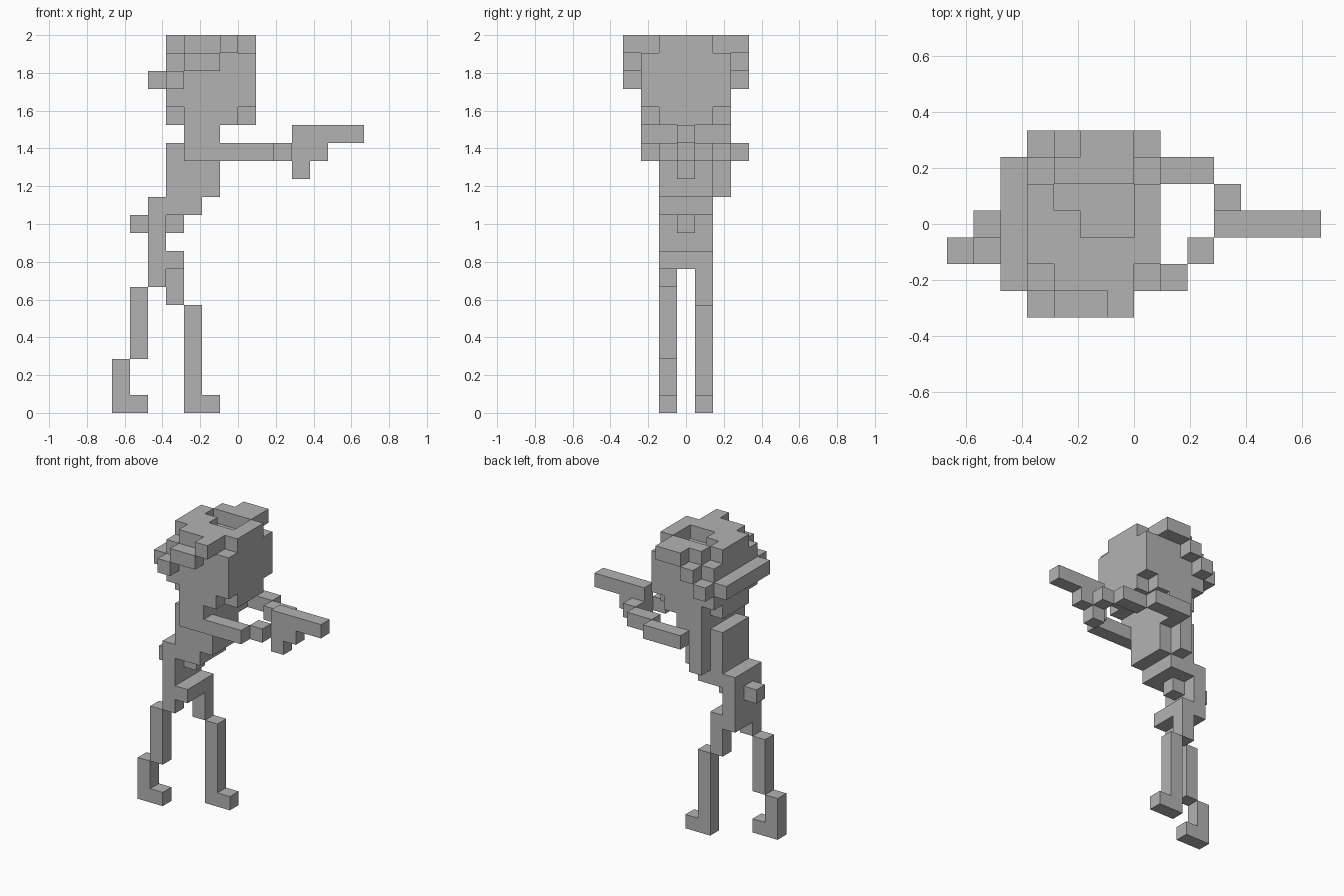
import bpy
import bmesh
from itertools import product
from mathutils import Vector

default_cube = bpy.data.objects.get("Cube")
if default_cube:
    bpy.data.objects.remove(default_cube, do_unlink=True)

UNIT = 2 / 21                      # edge length of one block
ORIGIN = Vector((-7, -3.5, 0))     # grid corner, in blocks

gray = bpy.data.materials.new("plain_gray")
gray.use_nodes = True
gray.diffuse_color = (0.45, 0.45, 0.45, 1)
gray.node_tree.nodes["Principled BSDF"].inputs["Base Color"].default_value = gray.diffuse_color


def block(xs, ys, zs):
    """All grid cells inside the given (start, end) ranges."""
    return set(product(range(*xs), range(*ys), range(*zs)))


def build(name, cells):
    """Turn a set of grid cells into one clean shell without inner faces."""
    bm = bmesh.new()
    for cell in cells:
        for axis, side in product(range(3), (0, 1)):
            neighbour = list(cell)
            neighbour[axis] += 2 * side - 1
            if tuple(neighbour) in cells:
                continue
            u, v = (axis + 1) % 3, (axis + 2) % 3
            corners = []
            for du, dv in ((0, 0), (1, 0), (1, 1), (0, 1)):
                p = Vector(cell) + ORIGIN
                p[axis] += side
                p[u] += du
                p[v] += dv
                corners.append(bm.verts.new(p * UNIT))
            bm.faces.new(corners if side else corners[::-1])
    bmesh.ops.remove_doubles(bm, verts=bm.verts, dist=UNIT / 100)
    bmesh.ops.dissolve_limit(bm, angle_limit=0.01, verts=bm.verts, edges=bm.edges)
    mesh = bpy.data.meshes.new(name)
    bm.to_mesh(mesh)
    bm.free()
    mesh.materials.append(gray)
    bpy.context.collection.objects.link(bpy.data.objects.new(name, mesh))


# Legs: trailing right leg and leading left leg, both with a toe
build("right_leg",
      block((0, 1), (2, 3), (0, 3)) | block((1, 2), (2, 3), (0, 1))
      | block((1, 2), (2, 3), (3, 7)) | block((2, 3), (2, 3), (7, 8)))
build("left_leg",
      block((4, 5), (4, 5), (0, 6)) | block((5, 6), (4, 5), (0, 1))
      | block((3, 4), (4, 5), (6, 8)))

# Hips with belt buckle and rear pouch
build("hips",
      block((2, 3), (2, 5), (8, 12)) | block((3, 4), (2, 5), (8, 9)))
build("belt_buckle", block((3, 4), (3, 4), (10, 11)))
build("rear_pouch", block((1, 2), (3, 4), (10, 11)))

# Leaning torso, back slab, neck and shoulders
build("torso",
      block((3, 5), (2, 5), (11, 12)) | block((3, 6), (2, 5), (12, 15))
      | block((4, 5), (5, 6), (12, 14)) | block((4, 6), (5, 6), (14, 16))
      | block((4, 6), (1, 5), (15, 16)))

# Arms reaching forward to the weapon
build("right_arm", block((4, 9), (1, 2), (14, 15)) | block((9, 10), (2, 3), (14, 15)))
build("left_arm",
      block((5, 8), (6, 7), (14, 15)) | block((8, 10), (5, 6), (14, 15))
      | block((10, 11), (4, 5), (14, 15)))
build("pistol",
      block((10, 14), (3, 4), (15, 16)) | block((10, 12), (3, 4), (14, 15))
      | block((10, 11), (3, 4), (13, 14)))

# Head: a cube with its eight corners and a stepped hollow on top removed
head = block((3, 8), (1, 6), (16, 21))
head -= set(product((3, 7), (1, 5), (16, 20)))
head -= block((4, 5), (4, 5), (20, 21)) | block((5, 7), (3, 5), (20, 21))
build("head", head)

# Headband: level at the back, climbing in steps along both sides
band = block((2, 3), (1, 6), (18, 19))
for y, step in ((0, 6), (6, 5)):
    side = (y, y + 1)
    band |= block((3, 4), side, (18, 19))
    band |= block((4, step), side, (19, 20))
    band |= block((step, 7), side, (20, 21))
build("headband", band)
